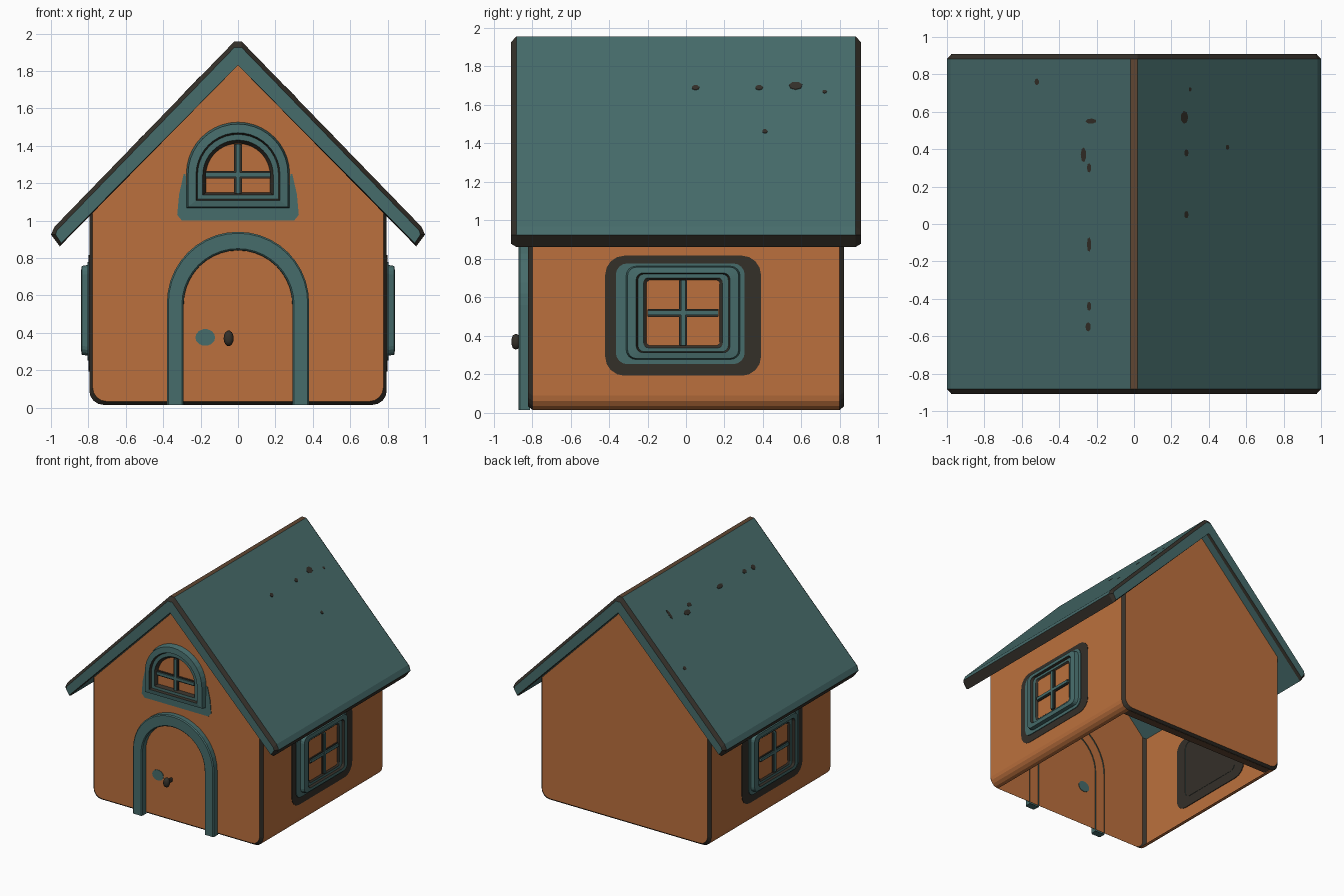
import bpy, bmesh, math
from mathutils import Vector

if "Cube" in bpy.data.objects:
    bpy.data.objects.remove(bpy.data.objects["Cube"])

COLOURS = {
    "orange": (0.50, 0.163, 0.047, 1),
    "teal": (0.062, 0.150, 0.147, 1),
    "dark": (0.034, 0.029, 0.022, 1),
    "brown": (0.115, 0.062, 0.032, 1),
}
MATS = {}
for n, c in COLOURS.items():
    MATS[n] = bpy.data.materials.new(n)
    MATS[n].diffuse_color = c
NAMES = list(COLOURS)


def finish(name, bm):
    bmesh.ops.recalc_face_normals(bm, faces=bm.faces[:])
    me = bpy.data.meshes.new(name)
    bm.to_mesh(me)
    bm.free()
    for n in NAMES:
        me.materials.append(MATS[n])
    ob = bpy.data.objects.new(name, me)
    bpy.context.collection.objects.link(ob)
    return ob


def loft(name, sections, bands, place, closed=True, cap0=None, cap1=None, rule=None):
    """Join equal-count 2D loops (loop, depth) with coloured bands."""
    bm = bmesh.new()
    rows = [[bm.verts.new(place(u, v, d)) for u, v in loop] for loop, d in sections]
    n = len(rows[0])
    for a, b, col in zip(rows, rows[1:], bands):
        for i in range(n if closed else n - 1):
            j = (i + 1) % n
            bm.faces.new((a[i], a[j], b[j], b[i])).material_index = NAMES.index(col)
    for row, col in ((rows[0], cap0), (rows[-1], cap1)):
        if col:
            bm.faces.new(row).material_index = NAMES.index(col)
    if not closed:
        for i in (0, n - 1):
            bm.faces.new([r[i] for r in rows]).material_index = NAMES.index(bands[0])
    if rule:
        rule(bm)
    return finish(name, bm)


def front(u, v, d):
    return Vector((u, -0.82 - d, v))


def along(u, v, d):
    return Vector((u, d, v))


def flat(u, v, d):
    return Vector((u, v, 0.02 + d))


def side(s):
    return lambda u, v, d: Vector((s * (0.79 + d), u, v))


def slope(s):
    return lambda u, v, d: Vector((s * u, v, 1.976 - 1.03 * u + d))


def arch(w, z0, zc, n=20):
    pts = [(w * math.cos(math.pi * i / n), zc + w * math.sin(math.pi * i / n)) for i in range(n + 1)]
    return [(w, z0)] + pts + [(-w, z0)]


def rrect(cu, cv, hu, hv, r, n=4):
    out = []
    for k, (su, sv) in enumerate(((1, 1), (-1, 1), (-1, -1), (1, -1))):
        for i in range(n + 1):
            a = math.pi / 2 * (k + i / n)
            out.append((cu + su * (hu - r) + r * math.cos(a), cv + sv * (hv - r) + r * math.sin(a)))
    return out


def ellipse(cu, cv, ru, rv, n=14):
    return [(cu + ru * math.cos(2 * math.pi * i / n), cv + rv * math.sin(2 * math.pi * i / n)) for i in range(n)]


def plate(name, loop, d, col, place, d0=-0.004):
    return loft(name, [(loop, d0), (loop, d)], [col], place, cap0=col, cap1=col)


# House walls: rounded-bottom gable outline, open underneath, dark corner bevels
def wall_outline(k):
    w, r, z0 = 0.795 - k, 0.075, 0.015 + k
    half = [(w - r + r * math.sin(a), z0 + r - r * math.cos(a)) for a in [math.pi / 8 * i for i in range(5)]]
    half += [(w, 1.07)]
    return half + [(0, 1.88)] + [(-x, z) for x, z in reversed(half)]


def open_bottom(bm):
    low = [f for f in bm.faces if abs(f.calc_center_median().x) < 0.01
           and f.calc_center_median().z < 0.1 and abs(f.calc_center_median().y) < 0.5]
    bmesh.ops.delete(bm, geom=low, context='FACES')


loft("house_walls", [(wall_outline(0.018), -0.82), (wall_outline(0), -0.797),
                     (wall_outline(0), 0.797), (wall_outline(0.018), 0.82)],
     ["dark", "orange", "dark"], along, cap0="orange", cap1="orange", rule=open_bottom)
# Narrow lip under the back wall
plate("back_lip", rrect(0, 0.765, 0.72, 0.035, 0.004, 1), 0.002, "brown", flat)


# Roof: chevron profile with dark bevelled rim and brown ridge strip
def roof_profile(k):
    outer = [(0.02, 1.957 - 1.3 * k), (0.98 - 0.5 * k, 0.968 - 0.8 * k),
             (1.0 - k, 0.925), (0.953 - 0.3 * k, 0.862 + 0.7 * k)]
    inner = [(-x, z) for x, z in reversed(outer)]
    return outer + [(0, 1.83)] + inner


def paint_roof(bm):
    for f in bm.faces:
        c = f.calc_center_median()
        if abs(c.y) < 0.5 and abs(c.x) < 0.01 and c.z > 1.9:
            f.material_index = NAMES.index("brown")
        elif abs(c.y) < 0.5 and c.z < 0.91:
            f.material_index = NAMES.index("dark")


loft("roof", [(roof_profile(0.025), -0.91), (roof_profile(0), -0.882),
              (roof_profile(0), 0.882), (roof_profile(0.025), 0.91)],
     ["dark", "teal", "dark"], along, cap0="teal", cap1="teal", rule=paint_roof)

# Worn specks on the roof slopes
SPECKS = [(-1, .23, .55, .03, .014), (-1, .27, .37, .015, .04), (-1, .24, .30, .012, .025),
          (-1, .24, -.11, .012, .04), (-1, .24, -.44, .012, .025), (-1, .245, -.55, .015, .025),
          (-1, .52, .76, .012, .018), (1, .27, .57, .02, .035), (1, .28, .38, .012, .02),
          (1, .28, .05, .012, .02), (1, .30, .72, .008, .012), (1, .50, .41, .01, .014)]
for i, (s, x, y, rx, ry) in enumerate(SPECKS):
    plate("roof_speck_%d" % i, ellipse(x, y, rx, ry, 7), 0.004, "dark", slope(s))

# Door surround, knob and painted spot
loft("door_frame", [(arch(0.38, 0.015, 0.56), -0.01), (arch(0.38, 0.015, 0.56), 0.042),
                    (arch(0.372, 0.015, 0.56), 0.05), (arch(0.30, 0.015, 0.55), 0.05),
                    (arch(0.292, 0.015, 0.55), 0.042), (arch(0.29, 0.015, 0.55), -0.01)],
     ["teal"] * 5, front, closed=False)
plate("door_spot", ellipse(-0.175, 0.375, 0.053, 0.045), 0.004, "teal", front)
knob = [(0.012, 0), (0.012, 0.04), (0.024, 0.052), (0.027, 0.065), (0.022, 0.08), (0.01, 0.086)]
loft("door_knob", [(ellipse(-0.05, 0.37, r, r * 1.55), d) for r, d in knob],
     ["dark"] * 5, front, cap1="dark").data.shade_smooth()


# Windows: stepped ring frames with glazing bars between the panes
STEPS = [(1.0, -0.004), (0.9, 0.045), (0.5, 0.05), (0.42, 0.03), (0.16, 0.03), (0.0, 0.004)]
BANDS = ["teal", "teal", "dark", "teal", "dark"]


def bars(name, cu, cv, u0, u1, v0, v1, place):
    for col, h, d in (("dark", 0.021, 0.012), ("teal", 0.012, 0.022)):
        plate(name + "_upright_" + col, rrect(cu, (v0 + v1) / 2, h, (v1 - v0) / 2, 0.004, 1), d, col, place)
        plate(name + "_crossbar_" + col, rrect((u0 + u1) / 2, cv, (u1 - u0) / 2, h, 0.004, 1), d - 0.001, col, place)


# Front arched window with a painted patch round its foot
half = [(.27, 1.07), (.28, 1.25), (.29, 1.25), (.315, 1.14), (.325, 1.03), (.30, 1.0)]
plate("front_window_patch", half + [(-x, z) for x, z in reversed(half)], 0.005, "teal", front)
loft("front_window_frame", [(arch(0.172 + 0.105 * t, 1.15 - 0.085 * t, 1.24 + 0.01 * t), d) for t, d in STEPS],
     BANDS, front)
bars("front_window", 0, 1.245, -0.175, 0.175, 1.145, 1.41, front)

# Side windows on both walls
for s, label in ((1, "right"), (-1, "left")):
    pl = side(s)
    name = label + "_window"
    plate(name + "_dark_surround", rrect(-0.015, 0.505, 0.405, 0.312, 0.10), 0.008, "dark", pl, -0.001)
    plate(name + "_teal_surround", rrect(-0.03, 0.515, 0.335, 0.262, 0.06), 0.014, "teal", pl, 0.007)
    plate(name + "_panes", rrect(-0.015, 0.52, 0.20, 0.18, 0.02), 0.018, "orange", pl, 0.012)
    loft(name + "_frame", [(rrect(-0.015, 0.52, 0.188 + 0.112 * t, 0.17 + 0.075 * t, 0.02 + 0.03 * t),
                            d if t == 1 else max(d, 0.017)) for t, d in STEPS], BANDS, pl)
    bars(name, -0.015, 0.52, -0.20, 0.17, 0.35, 0.69, lambda u, v, d: pl(u, v, d + 0.016))

for m in bpy.data.materials:
    if m.users and not m.is_grease_pencil:
        m.use_nodes = True
        m.node_tree.nodes["Principled BSDF"].inputs["Base Color"].default_value = m.diffuse_color
